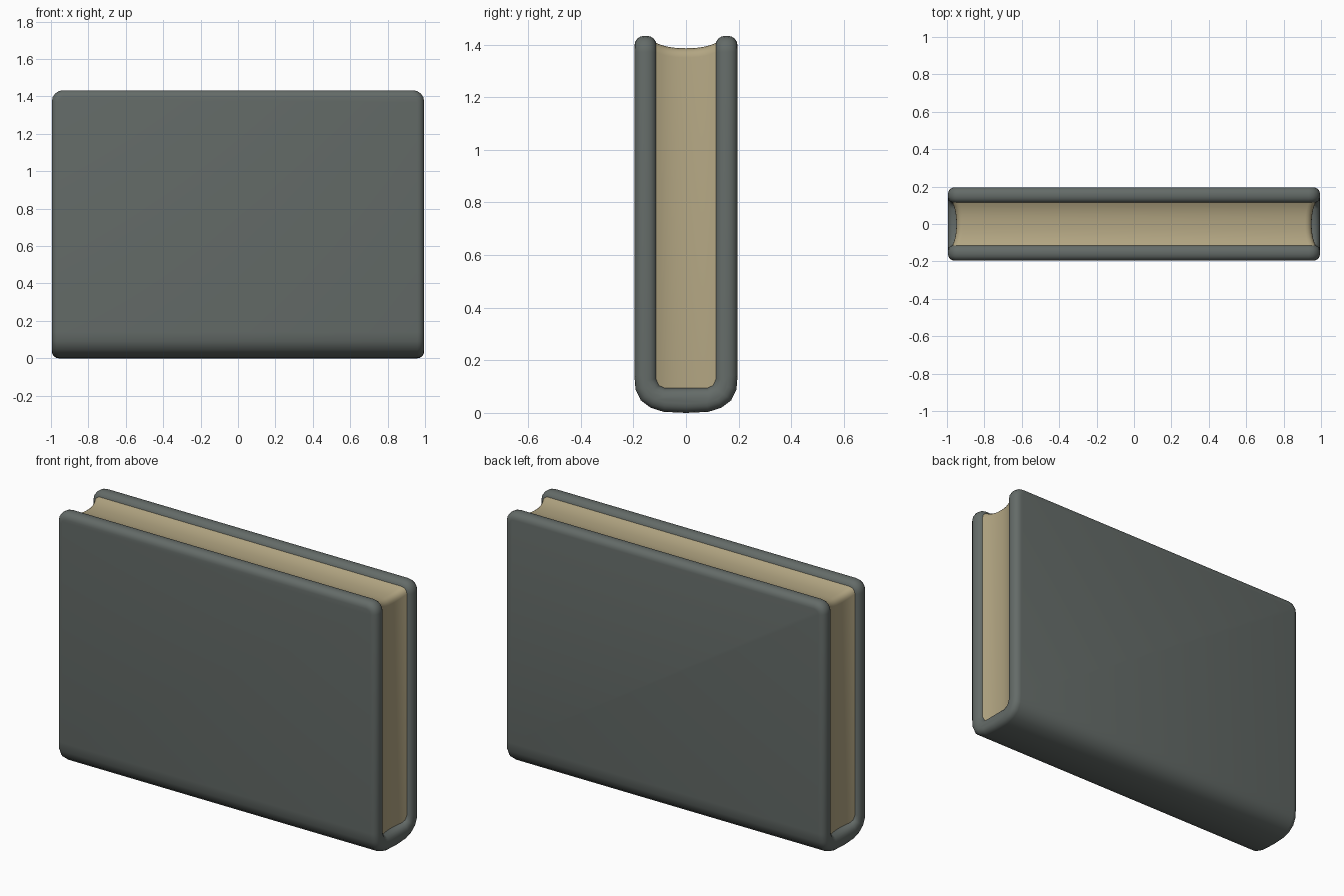
import bpy, bmesh, math

if "Cube" in bpy.data.objects:
    bpy.data.objects.remove(bpy.data.objects["Cube"])


def material(name, rgb):
    m = bpy.data.materials.new(name)
    m.diffuse_color = (*rgb, 1)
    m.use_nodes = True
    m.node_tree.nodes["Principled BSDF"].inputs["Base Color"].default_value = m.diffuse_color
    return m


def finish(name, bm, mat):
    bmesh.ops.recalc_face_normals(bm, faces=bm.faces)
    me = bpy.data.meshes.new(name)
    bm.to_mesh(me)
    bm.free()
    me.materials.append(mat)
    ob = bpy.data.objects.new(name, me)
    bpy.context.collection.objects.link(ob)
    bpy.context.view_layer.objects.active = ob
    ob.select_set(True)
    bpy.ops.object.shade_smooth_by_angle(angle=math.radians(40))
    ob.select_set(False)
    return ob


def bevel(bm, test, offset, segments):
    # Round every edge whose two end points pass the test
    edges = [e for e in bm.edges if test(e.verts[0].co, e.verts[1].co)]
    bmesh.ops.bevel(bm, geom=edges, offset=offset, segments=segments,
                    profile=0.5, affect='EDGES', clamp_overlap=True)


grey = material("slate grey cover", (0.127, 0.147, 0.138))
cream = material("cream paper", (0.445, 0.376, 0.223))

# Cover: U-shaped section (two boards joined by the spine) extruded along x
half = [(0.0, 0.0), (0.085, 0.004), (0.135, 0.02), (0.172, 0.048),
        (0.192, 0.09), (0.196, 0.14), (0.196, 1.433), (0.112, 1.433),
        (0.112, 0.13), (0.102, 0.105), (0.08, 0.094), (0.0, 0.094)]
section = half + [(-y, z) for y, z in half[-2:0:-1]]
bm = bmesh.new()
face = bm.faces.new([bm.verts.new((-0.995, y, z)) for y, z in section])
ext = bmesh.ops.extrude_face_region(bm, geom=[face])
bmesh.ops.translate(bm, vec=(1.99, 0, 0),
                    verts=[v for v in ext["geom"] if isinstance(v, bmesh.types.BMVert)])
# Rounded free corners of the boards
bevel(bm, lambda a, b: a.z > 1.4 and b.z > 1.4 and a.x == b.x, 0.06, 4)
bmesh.ops.recalc_face_normals(bm, faces=bm.faces)
# Softened rims around the boards and spine
rim = [e for e in bm.edges if e.is_convex and e.calc_face_angle(0) > 1.2]
bmesh.ops.bevel(bm, geom=rim, offset=0.036, segments=4, profile=0.5,
                affect='EDGES', clamp_overlap=True)
finish("book_cover", bm, grey)

# Page block: rounded outline repeated across y, sinking toward the middle
bm = bmesh.new()
rings = []
steps = 10
for i in range(steps + 1):
    t = -1 + 2 * i / steps
    sink = 0.022 * (1 - abs(t) ** 2.5)
    hx, top, r = 0.972 - sink, 1.408 - sink, 0.035
    right = [(hx, 0.07)]
    for k in range(5):
        a = math.pi / 2 * k / 4
        right.append((hx - r + r * math.cos(a), top - r + r * math.sin(a)))
    outline = right + [(-x, z) for x, z in reversed(right)]
    rings.append([bm.verts.new((x, 0.118 * t, z)) for x, z in outline])
for a, b in zip(rings, rings[1:]):
    for j in range(len(a)):
        k = (j + 1) % len(a)
        bm.faces.new((a[j], a[k], b[k], b[j]))
bm.faces.new(rings[0])
bm.faces.new(rings[-1])
finish("pages", bm, cream)
